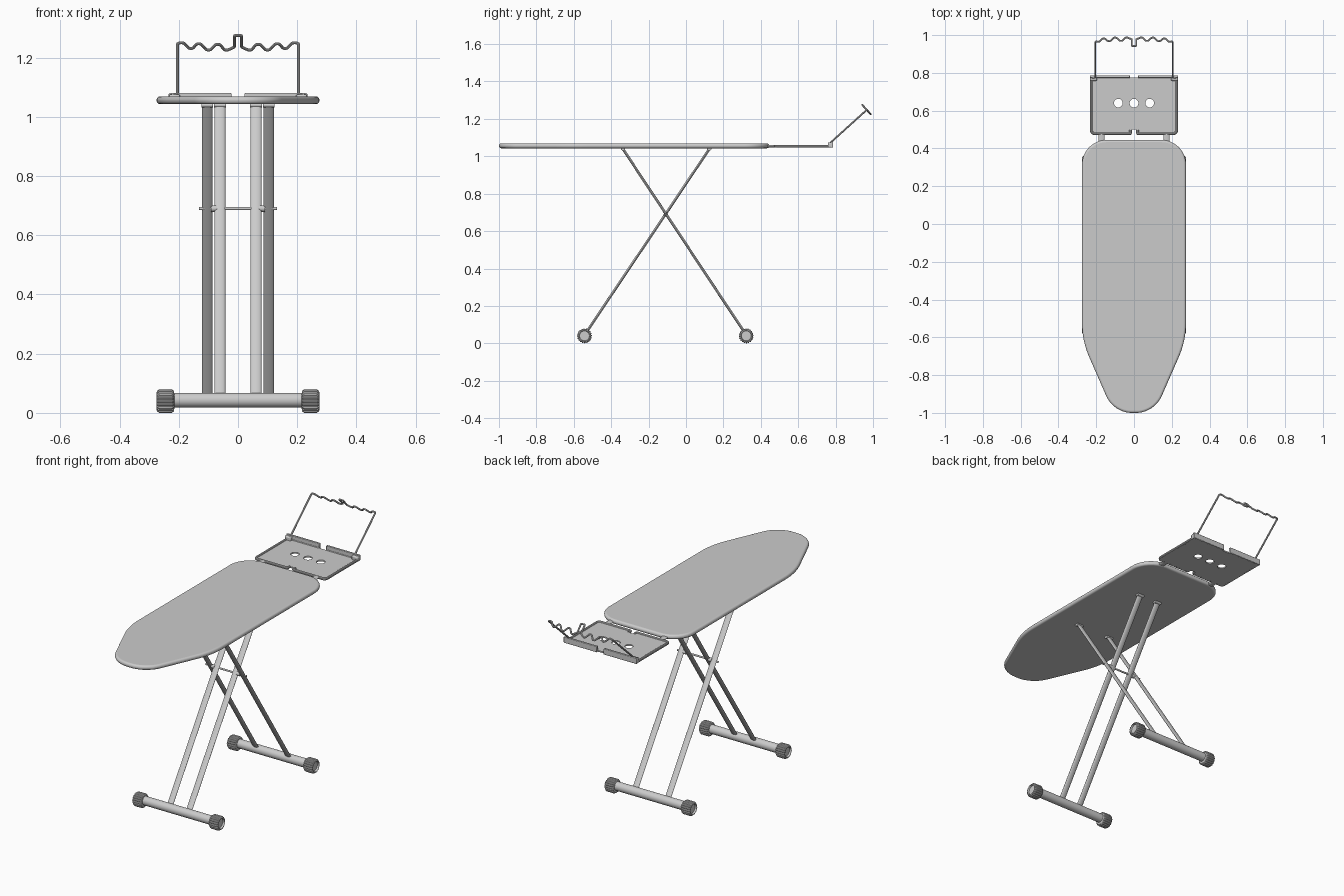
import bpy, bmesh, math
from mathutils import Vector as V

if "Cube" in bpy.data.objects:
    bpy.data.objects.remove(bpy.data.objects["Cube"])


def fillet(pts, cyclic=True, n=8):
    """Round the corners of a path; pts are (x, y, z, radius)."""
    P = [V(p[:3]) for p in pts]
    out = []
    for i, p in enumerate(P):
        r = pts[i][3]
        if r == 0 or (not cyclic and i in (0, len(P) - 1)):
            out.append(p)
            continue
        d1 = (P[i - 1] - p).normalized()
        d2 = (P[(i + 1) % len(P)] - p).normalized()
        half = d1.angle(d2) / 2
        t = r / math.tan(half)
        c = p + (d1 + d2).normalized() * (r / math.sin(half))
        a, b = p + d1 * t - c, p + d2 * t - c
        out += [c + a.lerp(b, k / n).normalized() * r for k in range(n + 1)]
    return out


def smooth(ob, angle=35):
    bpy.ops.object.select_all(action='DESELECT')
    ob.select_set(True)
    bpy.context.view_layer.objects.active = ob
    bpy.ops.object.shade_smooth_by_angle(angle=math.radians(angle))
    return ob


def from_bm(name, bm, bevel=0, segments=3):
    bmesh.ops.recalc_face_normals(bm, faces=bm.faces[:])
    me = bpy.data.meshes.new(name)
    bm.to_mesh(me)
    bm.free()
    ob = bpy.data.objects.new(name, me)
    bpy.context.collection.objects.link(ob)
    smooth(ob)
    if bevel:
        m = ob.modifiers.new("bevel", 'BEVEL')
        m.width, m.segments, m.limit_method = bevel, segments, 'ANGLE'
        m.angle_limit = math.radians(50)
    return ob


def curve(name, loops, cyclic, dims='3D', radius=0, extrude=0, z=0):
    cu = bpy.data.curves.new(name, 'CURVE')
    cu.dimensions = dims
    cu.bevel_depth, cu.bevel_resolution, cu.extrude = radius, 3, extrude
    cu.use_fill_caps = True
    if dims == '2D':
        cu.fill_mode = 'BOTH'
    for pts in loops:
        s = cu.splines.new('POLY')
        s.points.add(len(pts) - 1)
        for q, p in zip(s.points, pts):
            q.co = (*p, 1)
        s.use_cyclic_u = cyclic
    ob = bpy.data.objects.new(name, cu)
    bpy.context.collection.objects.link(ob)
    ob.location.z = z
    bpy.ops.object.select_all(action='DESELECT')
    ob.select_set(True)
    bpy.context.view_layer.objects.active = ob
    bpy.ops.object.convert(target='MESH')
    return smooth(bpy.context.view_layer.objects.active)


def box(name, lo, hi, bevel=0.003):
    bm = bmesh.new()
    bmesh.ops.create_cube(bm, size=1)
    for v in bm.verts:
        v.co = V([(l + h) / 2 + c * (h - l) for l, h, c in zip(lo, hi, v.co)])
    return from_bm(name, bm, bevel, 2)


def rod(name, a, b, rx, ry, sides=24):
    """Oval tube from a to b; rx is its first half-width, ry the second."""
    a, b = V(a), V(b)
    bm = bmesh.new()
    bmesh.ops.create_cone(bm, cap_ends=True, segments=sides, radius1=1, radius2=1, depth=1)
    d = (b - a).normalized()
    side = V((1, 0, 0)) if abs(d.x) < 0.5 else V((0, 1, 0))
    up = d.cross(side)
    for v in bm.verts:
        x, y, z = v.co
        v.co = (a + b) / 2 + side * x * rx + up * y * ry + d * z * (b - a).length
    return from_bm(name, bm)


def end_cap(name, s, y, z=0.04):
    """Ribbed foot cap with a recessed outer face."""
    n, bm, rings = 80, bmesh.new(), []
    for x, r, ribbed in ((0.215, 0.026, 0), (0.217, 0.035, 1), (0.223, 0.040, 1), (0.266, 0.040, 1),
                         (0.274, 0.034, 1), (0.275, 0.028, 0), (0.265, 0.026, 0)):
        ring = []
        for i in range(n):
            q = r - (0.0035 if ribbed and i % 4 > 1 else 0)
            t = 2 * math.pi * i / n
            ring.append(bm.verts.new((s * x, y + q * math.cos(t), z + q * math.sin(t))))
        rings.append(ring)
    for a, b in zip(rings, rings[1:]):
        for i in range(n):
            j = (i + 1) % n
            bm.faces.new((a[i], a[j], b[j], b[i]))
    bm.faces.new(rings[0])
    bm.faces.new(rings[-1])
    return from_bm(name, bm)


# Padded board with rounded edge
half = [(0.108, -1, 0, 0.15), (0.275, -0.618, 0, 0.45), (0.275, 0.445, 0, 0.13)]
outline = half + [(-x, y, z, r) for x, y, z, r in reversed(half)]
bm = bmesh.new()
face = bm.faces.new([bm.verts.new(p + V((0, 0, 1.043))) for p in fillet(outline, n=10)])
ext = bmesh.ops.extrude_face_region(bm, geom=[face])
for v in ext['geom']:
    if isinstance(v, bmesh.types.BMVert):
        v.co.z += 0.026
from_bm("board", bm, 0.012, 5)

# Iron rest tray with front notch and three holes
h = [(0.018, 0.50, 0, 0.01), (0.018, 0.472, 0, 0), (0.230, 0.472, 0, 0.02), (0.230, 0.785, 0, 0.012),
     (0.022, 0.785, 0, 0), (0.022, 0.775, 0, 0)]
tray = fillet(h + [(-x, y, z, r) for x, y, z, r in reversed(h)])
holes = [[V((cx + 0.023 * math.cos(k * math.pi / 16), 0.64 + 0.023 * math.sin(k * math.pi / 16), 0))
          for k in range(32)] for cx in (-0.083, 0, 0.083)]
curve("tray_plate", [tray] + holes, True, '2D', extrude=0.004, z=1.050)

for s, side in ((-1, "left"), (1, "right")):
    # Tray rim, back lip, corner post and connector to the board
    rim = [(0.018 * s, 0.498, 1.053, 0), (0.018 * s, 0.478, 1.053, 0.006), (0.226 * s, 0.478, 1.053, 0.018),
           (0.226 * s, 0.779, 1.053, 0.01), (0.022 * s, 0.779, 1.053, 0)]
    curve("tray_rim_" + side, [fillet(rim, False)], False, radius=0.0075)
    xs = sorted((0.022 * s, 0.234 * s))
    box("tray_lip_" + side, (xs[0], 0.774, 1.046), (xs[1], 0.787, 1.08))
    xs = sorted((0.195 * s, 0.234 * s))
    box("tray_post_" + side, (xs[0], 0.758, 1.046), (xs[1], 0.786, 1.075), 0.006)
    rod("tray_connector_" + side, (0.172 * s, 0.40, 1.053), (0.172 * s, 0.482, 1.053), 0.017, 0.007)

    # Oval legs: inner pair stands on the front foot, outer pair on the back foot
    rod("inner_leg_" + side, (0.061 * s, -0.543, 0.044), (0.061 * s, 0.125, 1.040), 0.018, 0.007)
    rod("outer_leg_" + side, (0.104 * s, 0.322, 0.044), (0.104 * s, -0.338, 1.040), 0.018, 0.007)
    for nm, x, y in (("inner", 0.061, 0.124), ("outer", 0.104, -0.337)):
        rod(nm + "_leg_mount_" + side, ((x - 0.02) * s, y, 1.039), ((x + 0.02) * s, y, 1.039), 0.012, 0.008)
    rod("pivot_washer_" + side, (0.071 * s, -0.108, 0.69), (0.092 * s, -0.108, 0.69), 0.011, 0.011)

    # Ribbed caps on both feet
    end_cap("front_foot_cap_" + side, s, -0.543)
    end_cap("back_foot_cap_" + side, s, 0.322)

# Foot tubes and pivot rod
rod("front_foot", (-0.22, -0.543, 0.043), (0.22, -0.543, 0.043), 0.025, 0.025, 32)
rod("back_foot", (-0.22, 0.322, 0.043), (0.22, 0.322, 0.043), 0.025, 0.025, 32)
rod("pivot_rod", (-0.131, -0.108, 0.69), (0.131, -0.108, 0.69), 0.005, 0.005, 16)

# Wire rack: two slanted uprights and a wavy top across them
wave = [(0.012, 1.275, 0.004), (0.012, 1.236, 0.006), (0.042, 1.222, 0.012), (0.068, 1.252, 0.012),
        (0.100, 1.219, 0.012), (0.134, 1.255, 0.012), (0.158, 1.223, 0.012), (0.185, 1.251, 0.012)]
right = [(x, 0.965 - (z - 1.25) * 0.9, z, r) for x, z, r in wave]
right += [(0.205, 0.967, 1.249, 0.008), (0.205, 0.778, 1.078, 0.005), (0.222, 0.773, 1.072, 0)]
path = [(-x, y, z, r) for x, y, z, r in reversed(right)] + right
curve("wire_rack", [fillet(path, False, 5)], False, radius=0.005)
